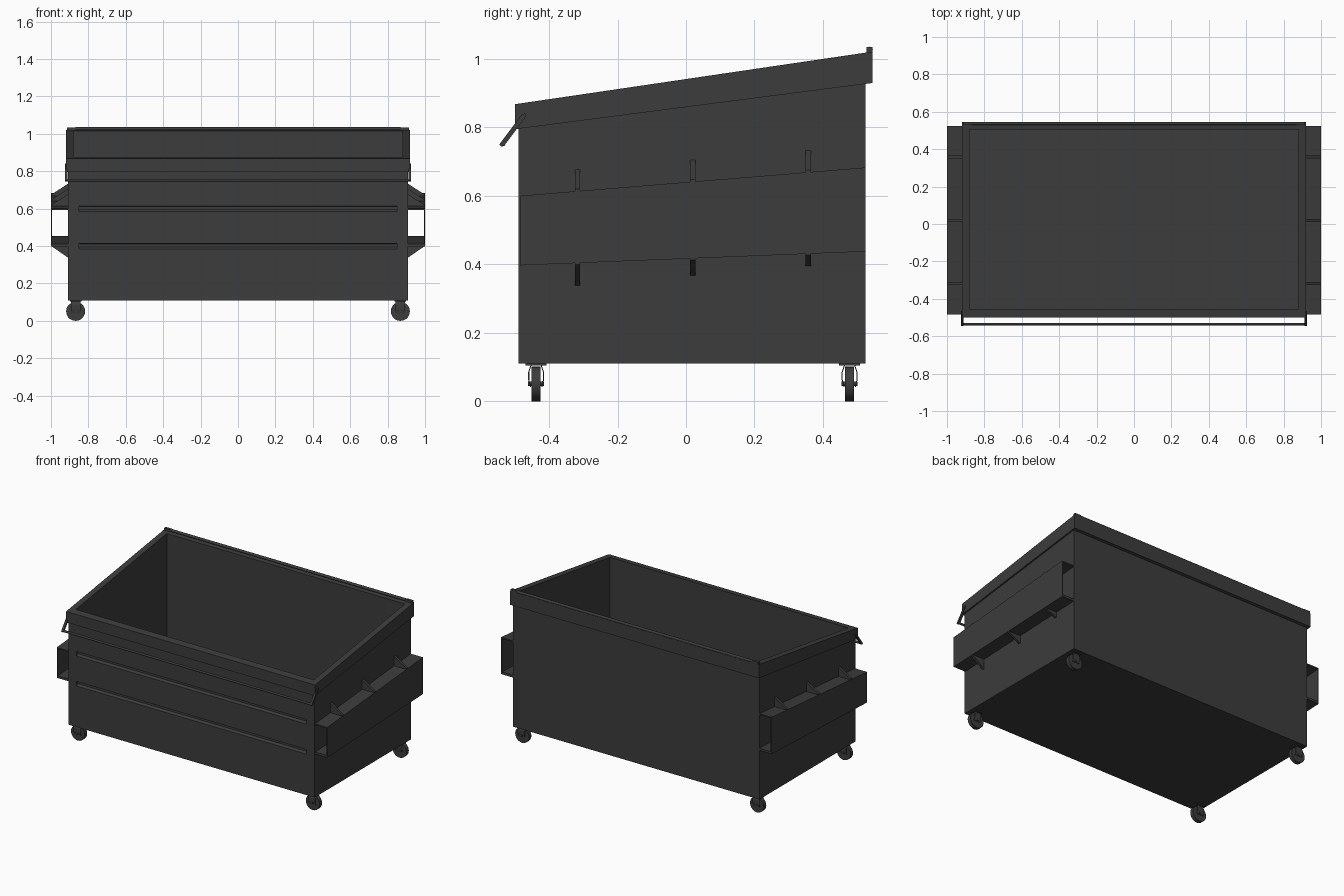
import bpy, bmesh, math
from mathutils import Vector, Matrix

cube = bpy.data.objects.get("Cube")
if cube:
    bpy.data.objects.remove(cube, do_unlink=True)

steel = bpy.data.materials.new("dark_grey_steel")
steel.use_nodes = True
GREY = (0.045, 0.045, 0.045, 1)
steel.diffuse_color = GREY
steel.node_tree.nodes["Principled BSDF"].inputs["Base Color"].default_value = GREY


def finish(name, bm):
    bmesh.ops.recalc_face_normals(bm, faces=bm.faces)
    mesh = bpy.data.meshes.new(name)
    bm.to_mesh(mesh)
    bm.free()
    mesh.materials.append(steel)
    obj = bpy.data.objects.new(name, mesh)
    bpy.context.collection.objects.link(obj)
    return obj


def prism(name, axis, profile, a, b):
    """Extrude a (y, z) profile along x, or an (x, z) profile along y."""
    bm = bmesh.new()
    place = (lambda p: (a, *p)) if axis == "x" else (lambda p: (p[0], a, p[1]))
    face = bm.faces.new([bm.verts.new(place(p)) for p in profile])
    out = bmesh.ops.extrude_face_region(bm, geom=[face])
    verts = [g for g in out["geom"] if isinstance(g, bmesh.types.BMVert)]
    step = Vector((b - a, 0, 0)) if axis == "x" else Vector((0, b - a, 0))
    bmesh.ops.translate(bm, verts=verts, vec=step)
    return finish(name, bm)


def box(name, x, y, z):
    return prism(name, "x", [(y[0], z[0]), (y[1], z[0]), (y[1], z[1]), (y[0], z[1])], *x)


def rod(name, start, end, radius, sides=12):
    start, end = Vector(start), Vector(end)
    d = end - start
    bm = bmesh.new()
    bmesh.ops.create_cone(bm, cap_ends=True, segments=sides, radius1=radius,
                          radius2=radius, depth=d.length,
                          matrix=Matrix.Translation((start + end) / 2)
                          @ d.to_track_quat("Z", "Y").to_matrix().to_4x4())
    obj = finish(name, bm)
    bpy.ops.object.select_all(action="DESELECT")
    obj.select_set(True)
    bpy.context.view_layer.objects.active = obj
    bpy.ops.object.shade_smooth_by_angle(angle=math.radians(35))
    return obj


def cut(obj, cutter):
    mod = obj.modifiers.new("cut", "BOOLEAN")
    mod.operation, mod.solver, mod.object = "DIFFERENCE", "EXACT", cutter
    bpy.context.view_layer.objects.active = obj
    bpy.ops.object.modifier_apply(modifier=mod.name)
    bpy.data.objects.remove(cutter, do_unlink=True)


FRONT, BACK, SIDE = -0.49, 0.525, 0.91


def top(y):
    return 0.868 + 0.147 * (y + 0.5)


def cavity():
    return box("cavity_cutter", (-0.88, 0.88), (-0.455, 0.505), (0.13, 1.3))


# Hollow bin body with a sloping top
body = prism("bin_body", "x", [(FRONT, 0.11), (BACK, 0.11), (BACK, top(BACK) - 0.01),
                               (FRONT, top(FRONT) - 0.01)], -SIDE, SIDE)
cut(body, cavity())

# Pressed grooves across the front
for z in (0.6, 0.4):
    cut(body, prism("groove_cutter", "x", [(FRONT - 0.01, z - 0.016), (FRONT, z - 0.016),
                    (FRONT + 0.012, z - 0.004), (FRONT + 0.012, z + 0.012),
                    (FRONT - 0.01, z + 0.016)], -0.85, 0.85))

# Reinforced rim
rim = prism("top_rim", "x", [(-0.5, 0.795), (0.545, 0.93), (0.545, top(0.545)),
                             (-0.5, top(-0.5))], -0.92, 0.92)
cut(rim, cavity())

# Lid hinge along the back edge
rod("hinge_rod", (-0.87, 0.537, 1.027), (0.87, 0.537, 1.027), 0.009)

# Handle rail across the front
rod("handle_rail", (-0.92, -0.535, 0.752), (0.92, -0.535, 0.752), 0.007)


def pocket_low(y):
    return 0.397 + 0.04 * (y - FRONT)


def pocket_high(y):
    return 0.6 + 0.082 * (y - FRONT)


def sloped_plate(name, low, high, x0, x1):
    a, b = FRONT + 0.005, BACK
    prism(name, "x", [(a, low(a)), (b, low(b)), (b, high(b)), (a, high(a))], x0, x1)


for s, label in ((1, "left"), (-1, "right")):
    # Hinge end bracket and handle arm
    box(f"{label}_hinge_bracket", (s * 0.87, s * 0.915), (0.528, 0.545), (1.005, 1.035))
    arm = [(-0.546, 0.750), (-0.540, 0.744), (-0.531, 0.747),
           (-0.466, 0.834), (-0.470, 0.841), (-0.479, 0.839)]
    prism(f"{label}_handle_arm", "x", arm, s * 0.912, s * 0.926)

    # Fork pocket, open at both ends
    sloped_plate(f"{label}_pocket_outer_plate", pocket_low, pocket_high, s * 0.994, s)
    sloped_plate(f"{label}_pocket_floor", pocket_low,
                 lambda y: pocket_low(y) + 0.015, s * 0.9, s * 0.995)
    sloped_plate(f"{label}_pocket_roof", lambda y: pocket_high(y) - 0.008,
                 pocket_high, s * 0.9, s * 0.995)

    # Gussets above and below the pocket
    for i, y in enumerate((-0.317, 0.02, 0.357)):
        hi, lo = pocket_high(y), pocket_low(y)
        span = (y - 0.008, y + 0.008)
        prism(f"{label}_upper_gusset_{i + 1}", "y",
              [(s * 0.905, hi - 0.004), (s * 0.998, hi - 0.004), (s * 0.998, hi + 0.006),
               (s * SIDE, hi + 0.063), (s * 0.905, hi + 0.063)], *span)
        drop = 0.065 - 0.015 * i
        prism(f"{label}_lower_gusset_{i + 1}", "y",
              [(s * 0.905, lo + 0.004), (s * 0.998, lo + 0.004), (s * 0.998, lo - 0.004),
               (s * SIDE, lo - drop), (s * 0.905, lo - drop)], *span)

    # Casters
    for y, end in ((-0.438, "front"), (0.478, "back")):
        x, name = s * 0.868, f"{end}_{label}_caster"
        rod(name + "_wheel", (x, y - 0.013, 0.051), (x, y + 0.013, 0.051), 0.051, 20)
        rod(name + "_axle", (x, y - 0.023, 0.051), (x, y + 0.023, 0.051), 0.007)
        box(name + "_plate", (x - 0.03, x + 0.03), (y - 0.031, y + 0.031), (0.104, 0.112))
        for t in (-1, 1):
            bend = [(0.016, 0.106), (0.023, 0.085), (0.023, 0.062), (0.018, 0.042)]
            outline = [(y + t * d, z) for d, z in bend]
            outline += [(y + t * (d - 0.003), z) for d, z in reversed(bend)]
            prism(name + "_fork", "x", outline, x - 0.025, x + 0.025)
